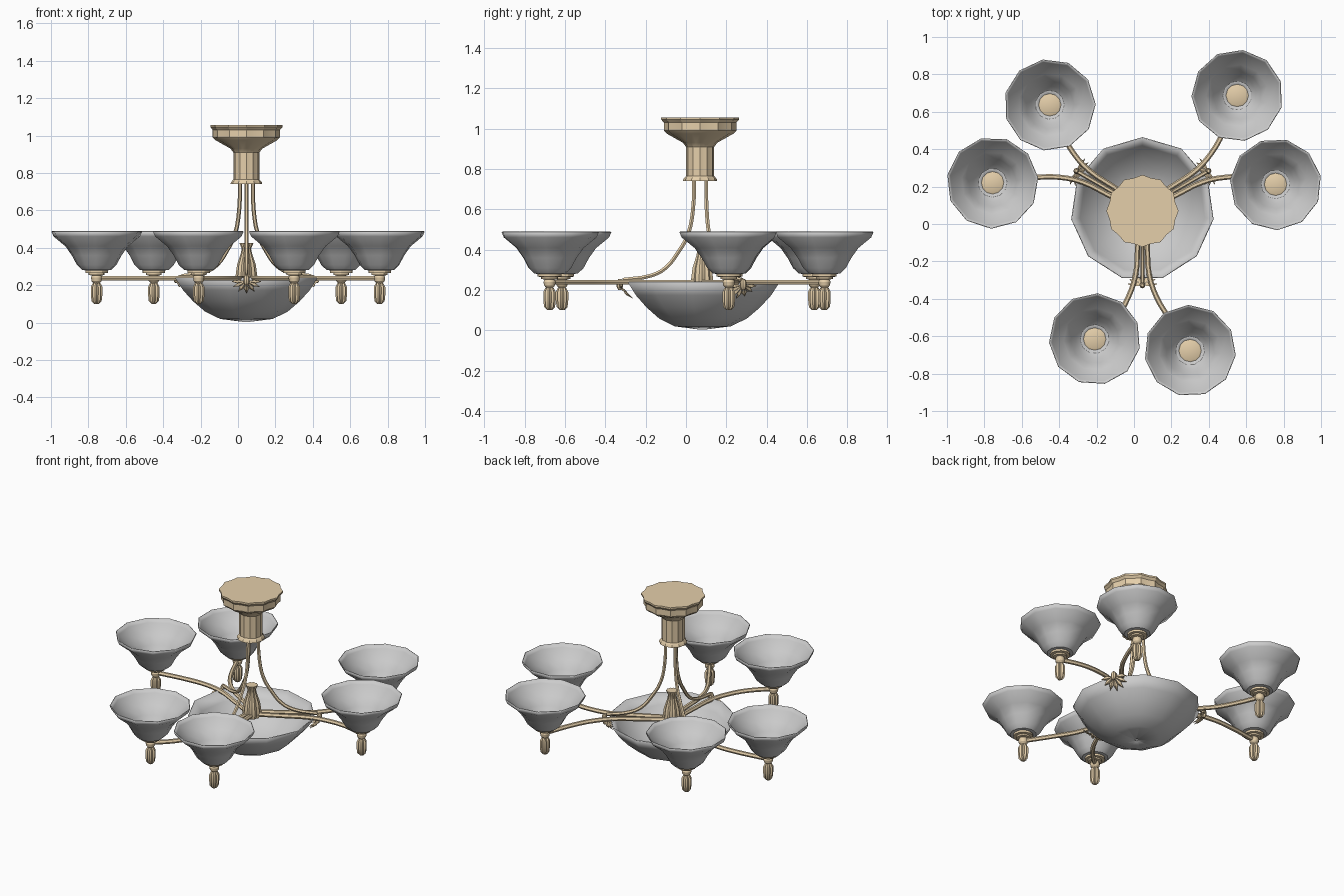
import bpy, bmesh
from math import sin, cos, pi, radians, atan2
from mathutils import Vector

if "Cube" in bpy.data.objects:
    bpy.data.objects.remove(bpy.data.objects["Cube"])

CX, CY = 0.045, 0.08          # chandelier axis
brass = bpy.data.materials.new("brass")
brass.diffuse_color = (0.78, 0.62, 0.40, 1)
brass.use_nodes = True
brass.node_tree.nodes["Principled BSDF"].inputs["Base Color"].default_value = brass.diffuse_color


def finish(obj, mat, angle):
    if mat:
        obj.data.materials.append(mat)
    bpy.ops.object.select_all(action='DESELECT')
    obj.select_set(True)
    bpy.context.view_layer.objects.active = obj
    if angle:
        bpy.ops.object.shade_smooth_by_angle(angle=radians(angle))
    return obj


def from_bmesh(name, bm, mat=None, angle=30):
    bmesh.ops.recalc_face_normals(bm, faces=bm.faces)
    me = bpy.data.meshes.new(name)
    bm.to_mesh(me)
    bm.free()
    obj = bpy.data.objects.new(name, me)
    bpy.context.collection.objects.link(obj)
    return finish(obj, mat, angle)


def lathe(name, profile, x, y, sides, mat=None, flute=0.0, phase=0.0, caps=True, angle=30):
    """Revolve (radius, z) points; flute shrinks every second vertex."""
    bm = bmesh.new()
    rings = []
    for r, z in profile:
        ring = []
        for i in range(sides):
            a = phase + 2 * pi * i / sides
            k = r * (1 - flute * (i % 2))
            ring.append(bm.verts.new((x + k * cos(a), y + k * sin(a), z)))
        rings.append(ring)
    for lo, hi in zip(rings, rings[1:]):
        for i in range(sides):
            j = (i + 1) % sides
            bm.faces.new((lo[i], lo[j], hi[j], hi[i]))
    if caps:
        bm.faces.new(rings[0])
        bm.faces.new(rings[-1])
    return from_bmesh(name, bm, mat, angle)


def thicken(obj, t):
    mod = obj.modifiers.new("wall", 'SOLIDIFY')
    mod.thickness = t
    mod.offset = 0


def tube(name, points, radius):
    cu = bpy.data.curves.new(name, 'CURVE')
    cu.dimensions = '3D'
    cu.bevel_depth = radius
    cu.bevel_resolution = 1
    cu.resolution_u = 3
    cu.use_fill_caps = True
    sp = cu.splines.new('BEZIER')
    sp.bezier_points.add(len(points) - 1)
    for bp, p in zip(sp.bezier_points, points):
        bp.co = p
        bp.handle_left_type = bp.handle_right_type = 'AUTO'
    obj = bpy.data.objects.new(name, cu)
    bpy.context.collection.objects.link(obj)
    finish(obj, brass, 0)
    bpy.ops.object.convert(target='MESH')
    bpy.ops.object.shade_smooth_by_angle(angle=radians(50))


def polar(ang, along, side, z):
    """Point at a distance along a spoke direction, shifted sideways."""
    return Vector((CX + along * cos(ang) - side * sin(ang),
                   CY + along * sin(ang) + side * cos(ang), z))


# ceiling canopy with column and flared collar
lathe("canopy", [(0.085, 0.74), (0.083, 0.75), (0.07, 0.765), (0.07, 0.91), (0.085, 0.93),
                 (0.165, 0.975), (0.18, 0.99), (0.18, 1.03), (0.193, 1.045), (0.193, 1.056)],
      CX, CY - 0.01, 24, brass, flute=0.06)

# central glass bowl
bowl = lathe("bowl", [(0.012, 0.006), (0.14, 0.022), (0.22, 0.06), (0.285, 0.115),
                      (0.34, 0.175), (0.382, 0.24)], CX, CY, 11, phase=pi / 2, caps=False)
thicken(bowl, 0.006)

# fluted vase on the bowl axis
lathe("center_vase", [(0.05, 0.215), (0.058, 0.25), (0.05, 0.31), (0.03, 0.37), (0.025, 0.395),
                      (0.038, 0.425)], CX, CY, 20, brass, flute=0.15)


def leaf_spray(name, ang):
    """Fan of ridged leaves lying against the outside of the bowl."""
    hub = polar(ang, 0.408, 0, 0.222)
    down = (polar(ang, 0.335, 0, 0.145) - hub).normalized()
    side = Vector((-sin(ang), cos(ang), 0))
    out = side.cross(down).normalized()
    if out.z > 0:
        out = -out
    bm = bmesh.new()
    for deg in (-85, -57, -28, 0, 28, 57, 85):
        a = radians(deg)
        d = down * cos(a) + side * sin(a)
        w = side * cos(a) - down * sin(a)
        length = 0.095 - 0.012 * abs(deg) / 85
        mid = hub + d * length * 0.6
        root, tip, l, r, ridge, back = [bm.verts.new(p) for p in (
            hub, hub + d * length - out * 0.004, mid + w * 0.013, mid - w * 0.013,
            mid + out * 0.010, mid - out * 0.003)]
        for mid_v in (ridge, back):
            bm.faces.new((root, l, mid_v))
            bm.faces.new((l, tip, mid_v))
            bm.faces.new((tip, r, mid_v))
            bm.faces.new((r, root, mid_v))
    from_bmesh(name, bm, brass, 20)
    lathe(name + "_boss", [(0.008, 0.2), (0.016, 0.215), (0.016, 0.24), (0.008, 0.255)],
          hub.x, hub.y, 8, brass)


# three hanging rods and leaf sprays on the bowl rim
for n, deg in enumerate((270, 30, 150), 1):
    a = radians(deg)
    rod = [(0.04, 0.76), (0.045, 0.6), (0.072, 0.47), (0.12, 0.385), (0.18, 0.31),
           (0.25, 0.272), (0.395, 0.25)]
    tube(f"hanging_rod_{n}", [polar(a, r, 0, z) for r, z in rod], 0.011)
    leaf_spray(f"leaf_spray_{n}", a)

# six lamps: spoke angle and lamp centre
lamps = [(270, -0.21, -0.615), (270, 0.30, -0.677), (30, 0.757, 0.212),
         (30, 0.552, 0.687), (150, -0.45, 0.637), (150, -0.756, 0.22)]
for n, (deg, x, y) in enumerate(lamps, 1):
    a = radians(deg)
    s = 1 if (x - CX) * -sin(a) + (y - CY) * cos(a) > 0 else -1
    outward = atan2(y - CY, x - CX)
    # curved arm
    tube(f"arm_{n}", [polar(a, 0.03, s * 0.018, 0.238), polar(a, 0.2, s * 0.026, 0.238),
                      polar(a, 0.35, s * 0.036, 0.238), polar(a, 0.47, s * 0.075, 0.238),
                      polar(a, 0.58, s * 0.14, 0.238), Vector((x, y, 0.238))], 0.014)
    # knuckle and socket cup under the shade
    lathe(f"socket_{n}", [(0.012, 0.205), (0.027, 0.222), (0.03, 0.24), (0.025, 0.252),
                          (0.042, 0.254), (0.042, 0.264), (0.06, 0.266), (0.06, 0.288),
                          (0.052, 0.292)], x, y, 12, brass)
    # fluted drop
    lathe(f"drop_{n}", [(0.012, 0.1), (0.027, 0.115), (0.031, 0.15), (0.031, 0.19),
                        (0.022, 0.208), (0.012, 0.215)], x, y, 16, brass, flute=0.25)
    # bell shaped glass shade
    shade = lathe(f"shade_{n}", [(0.05, 0.28), (0.078, 0.284), (0.105, 0.31), (0.132, 0.36),
                                 (0.168, 0.41), (0.232, 0.462), (0.243, 0.488)],
                  x, y, 11, phase=outward, caps=False)
    thicken(shade, 0.005)
